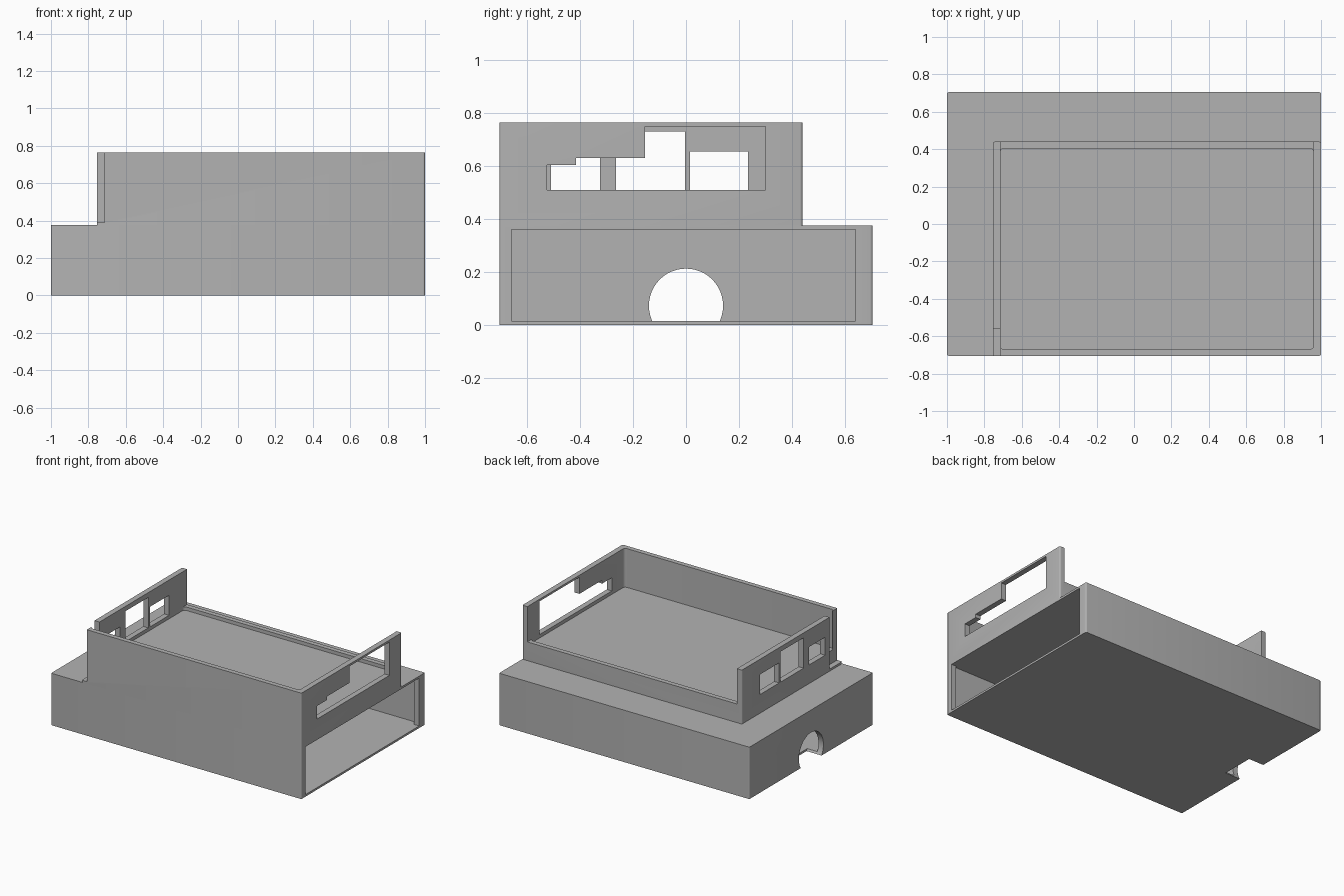
import bpy, bmesh, math
from mathutils import Vector

cube = bpy.data.objects.get("Cube")
if cube:
    bpy.data.objects.remove(cube, do_unlink=True)

grey = bpy.data.materials.new("plain_grey")
grey.use_nodes = True
grey.diffuse_color = (0.45, 0.45, 0.45, 1)
grey.node_tree.nodes["Principled BSDF"].inputs["Base Color"].default_value = grey.diffuse_color


def finish(name, bm):
    bmesh.ops.recalc_face_normals(bm, faces=bm.faces)
    mesh = bpy.data.meshes.new(name)
    bm.to_mesh(mesh)
    bm.free()
    mesh.materials.append(grey)
    obj = bpy.data.objects.new(name, mesh)
    bpy.context.collection.objects.link(obj)
    return obj


def box(name, x, y, z, radius=0):
    """Box from (min, max) ranges, with optional rounded vertical corners."""
    bm = bmesh.new()
    bmesh.ops.create_cube(bm, size=1)
    for v in bm.verts:
        v.co = Vector([r[0] + (c + 0.5) * (r[1] - r[0]) for c, r in zip(v.co, (x, y, z))])
    if radius:
        upright = [e for e in bm.edges if abs(e.verts[0].co.z - e.verts[1].co.z) > 0.01]
        bmesh.ops.bevel(bm, geom=upright, offset=radius, segments=4, profile=0.5, affect='EDGES')
    return finish(name, bm)


def prism_x(name, outline, x0, x1):
    """Extrude a (y, z) outline along x."""
    bm = bmesh.new()
    face = bm.faces.new([bm.verts.new((x0, y, z)) for y, z in outline])
    out = bmesh.ops.extrude_face_region(bm, geom=[face])
    verts = [g for g in out["geom"] if isinstance(g, bmesh.types.BMVert)]
    bmesh.ops.translate(bm, verts=verts, vec=(x1 - x0, 0, 0))
    return finish(name, bm)


def cut(target, cutters):
    """Subtract each cutter in turn, then discard it."""
    bpy.context.view_layer.objects.active = target
    for c in cutters:
        c.hide_render = True
        mod = target.modifiers.new("cut", 'BOOLEAN')
        mod.operation, mod.solver, mod.object = 'DIFFERENCE', 'EXACT', c
        bpy.ops.object.modifier_apply(modifier=mod.name)
        bpy.data.objects.remove(c, do_unlink=True)


BASE_TOP, SILL, TOP = 0.375, 0.51, 0.765

# Lower compartment: open at one end, cable arch at the other
base = box("lower_compartment", (-1, 1), (-0.705, 0.705), (0, BASE_TOP), 0.01)
arch = [(0.14 * math.cos(a), 0.073 + 0.14 * math.sin(a))
        for a in (math.tau * i / 48 for i in range(48))]
cut(base, [
    box("cavity", (-0.96, 0.96), (-0.675, 0.675), (0.015, 0.36)),
    box("end_opening", (0.9, 1.1), (-0.66, 0.64), (0.015, 0.36)),
    prism_x("cable_arch", arch, -1.1, -0.88),
])

# Upper tray: tall front and end walls, low back wall
tray = box("upper_tray", (-0.755, 1), (-0.705, 0.44), (BASE_TOP, TOP), 0.01)
stepped = [(-0.525, SILL), (0.3, SILL), (0.3, 0.75), (-0.155, 0.75),
           (-0.155, 0.63), (-0.415, 0.63), (-0.415, 0.605), (-0.525, 0.605)]
windows = [(-0.51, -0.325, 0.64), (-0.265, -0.003, 0.73), (0.015, 0.235, 0.655)]
cut(tray, [
    box("tray_hollow", (-0.715, 0.96), (-0.67, 0.405), (0.485, 1), 0.02),
    box("low_back", (-0.715, 0.96), (0.3, 0.5), (SILL, 1)),
    box("corner_gap", (-0.8, -0.715), (-0.8, -0.56), (0.39, 1)),
    prism_x("stepped_opening", stepped, 0.9, 1.1),
] + [box("window", (-0.8, -0.65), (a, b), (SILL, top)) for a, b, top in windows])

# Smooth only the rounded corners
for obj in (base, tray):
    bpy.ops.object.select_all(action='DESELECT')
    obj.select_set(True)
    bpy.context.view_layer.objects.active = obj
    bpy.ops.object.shade_smooth_by_angle(angle=math.radians(30))
